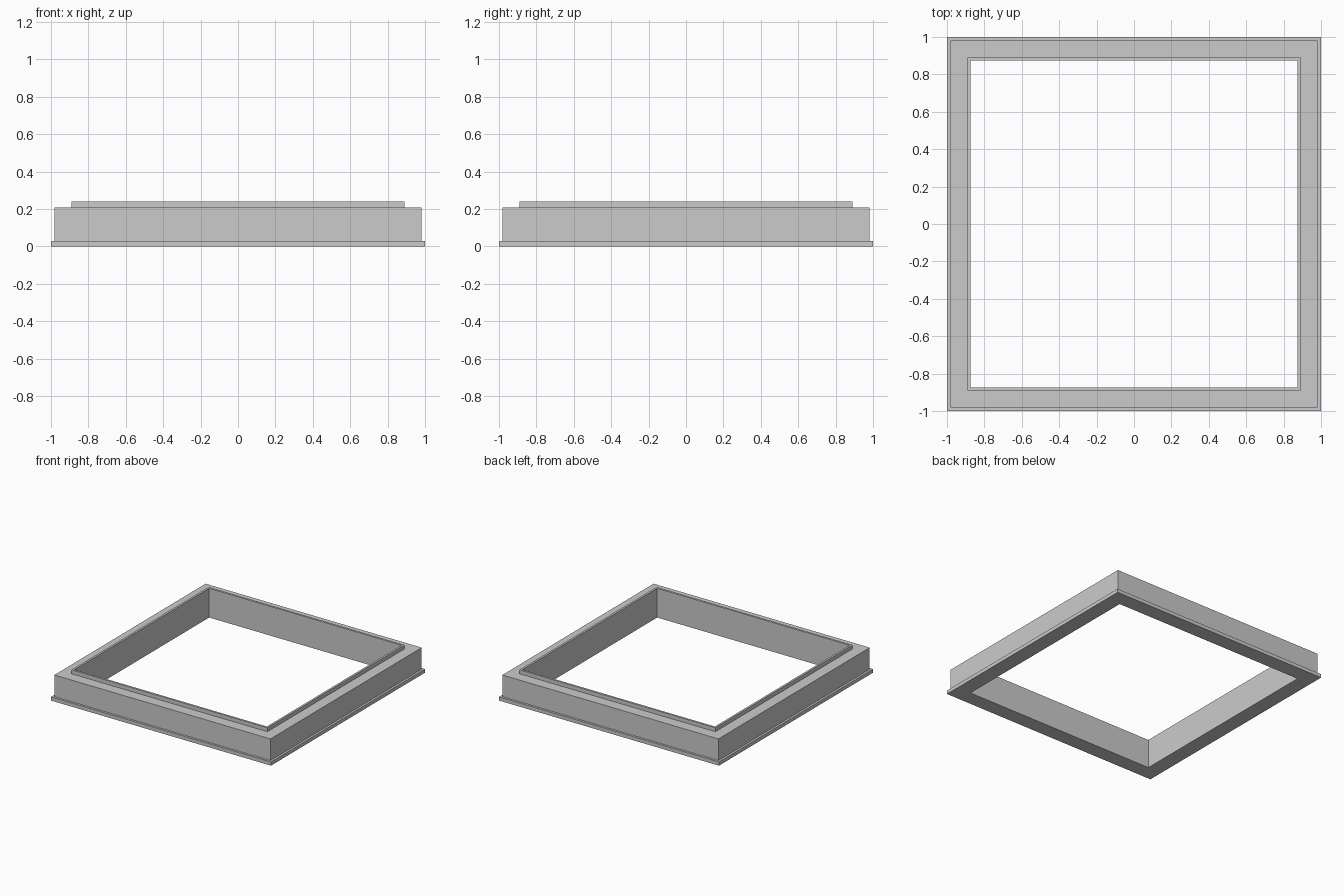
import bpy
import bmesh

if "Cube" in bpy.data.objects:
    bpy.data.objects.remove(bpy.data.objects["Cube"])

# Cross-section of the frame: (half width, height), closed loop
PROFILE = [
    (0.874, 0.0), (1.0, 0.0), (1.0, 0.03),    # base flange
    (0.982, 0.03), (0.982, 0.208),            # main wall
    (0.891, 0.208), (0.891, 0.24),            # raised inner lip
    (0.874, 0.24),                            # opening
]
CORNERS = [(-1, -1), (1, -1), (1, 1), (-1, 1)]


def square_sweep(name, profile):
    """Sweep a closed profile round a square with mitred corners."""
    bm = bmesh.new()
    rings = [[bm.verts.new((sx * r, sy * r, z)) for r, z in profile]
             for sx, sy in CORNERS]
    n = len(profile)
    for c in range(4):
        a, b = rings[c], rings[(c + 1) % 4]
        for i in range(n):
            j = (i + 1) % n
            bm.faces.new((a[i], b[i], b[j], a[j]))
    bmesh.ops.recalc_face_normals(bm, faces=bm.faces[:])
    mesh = bpy.data.meshes.new(name)
    bm.to_mesh(mesh)
    bm.free()
    obj = bpy.data.objects.new(name, mesh)
    bpy.context.collection.objects.link(obj)
    return obj


# Square curb frame
square_sweep("square_frame", PROFILE)
